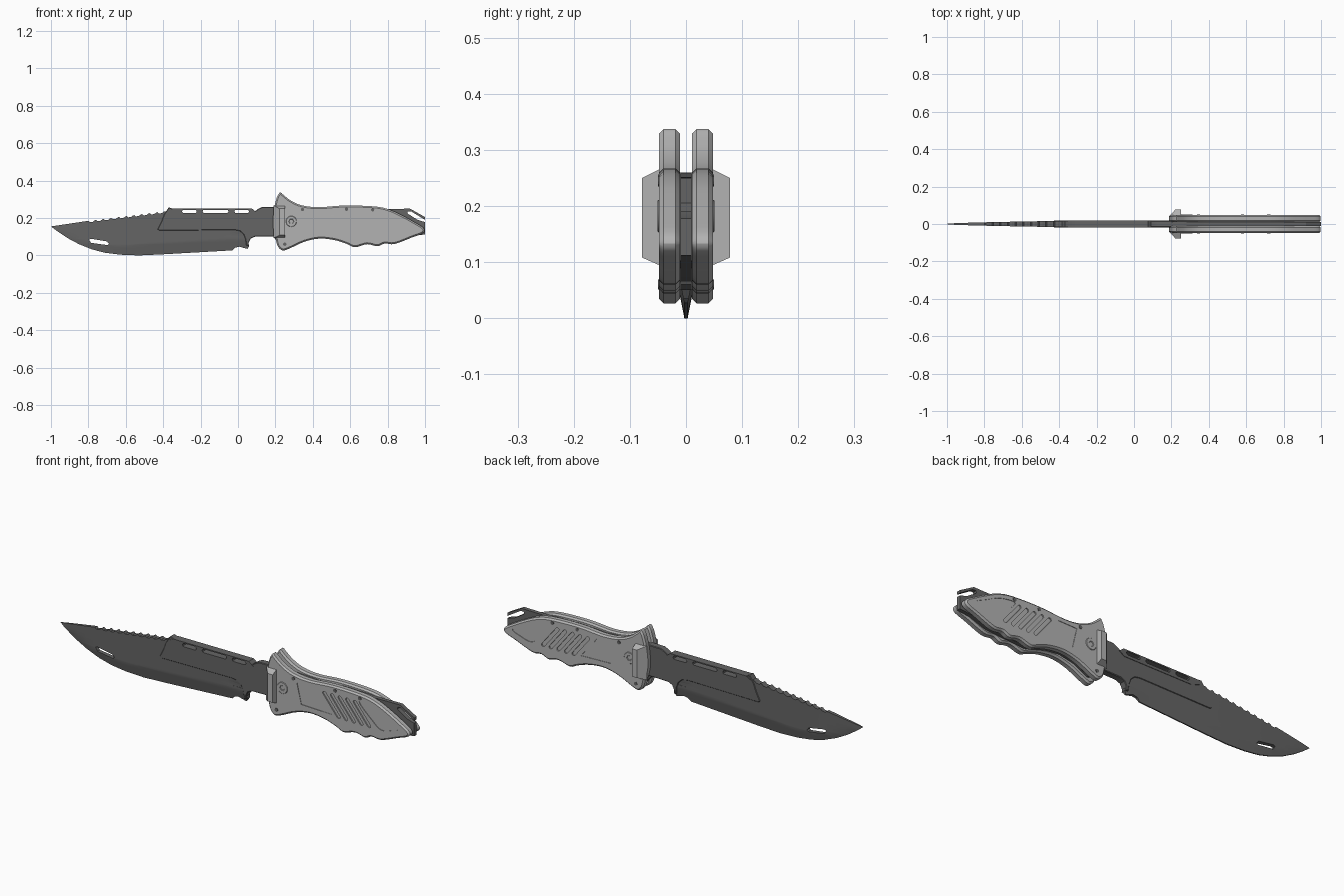
import bpy, bmesh, math

if "Cube" in bpy.data.objects:
    bpy.data.objects.remove(bpy.data.objects["Cube"])


def material(name, v):
    m = bpy.data.materials.new(name)
    m.diffuse_color = (v, v, v, 1)
    m.use_nodes = True
    m.node_tree.nodes["Principled BSDF"].inputs["Base Color"].default_value = m.diffuse_color
    return m


DARK, LIGHT = material("dark_steel", 0.13), material("grey_grip", 0.45)


def smooth(pts, n=4):
    """Closed Catmull-Rom curve through the points."""
    out, c = [], len(pts)
    for i in range(c):
        p = [pts[(i + k - 1) % c] for k in range(4)]
        for j in range(n):
            t = j / n
            out.append(tuple(0.5 * (2 * p[1][a] + (p[2][a] - p[0][a]) * t
                       + (2 * p[0][a] - 5 * p[1][a] + 4 * p[2][a] - p[3][a]) * t * t
                       + (3 * p[1][a] - p[0][a] - 3 * p[2][a] + p[3][a]) * t ** 3)
                       for a in (0, 1)))
    return out


def capsule(x0, z0, x1, z1, r, n=6):
    a = math.atan2(z1 - z0, x1 - x0)
    return [(cx + r * math.cos(b + math.pi * k / n), cz + r * math.sin(b + math.pi * k / n))
            for cx, cz, b in ((x1, z1, a - math.pi / 2), (x0, z0, a + math.pi / 2))
            for k in range(n + 1)]


def finish(name, bm, mat):
    bmesh.ops.recalc_face_normals(bm, faces=bm.faces[:])
    me = bpy.data.meshes.new(name)
    bm.to_mesh(me)
    bm.free()
    me.shade_smooth()
    me.set_sharp_from_angle(angle=math.radians(28))
    me.materials.clear()
    me.materials.append(mat)
    ob = bpy.data.objects.new(name, me)
    bpy.context.collection.objects.link(ob)
    return ob


def plate(name, loops, y0, y1, mat, bevel=0.0, shape=None):
    """Flat part from x/z outlines (inner loops are holes), from y0 to y1."""
    cu = bpy.data.curves.new("outline", 'CURVE')
    cu.dimensions, cu.fill_mode = '2D', 'BOTH'
    cu.extrude, cu.bevel_depth = (y1 - y0) / 2 - bevel, bevel
    cu.bevel_resolution, cu.offset = 0, -bevel
    for lp in loops:
        s = cu.splines.new('POLY')
        s.points.add(len(lp) - 1)
        for p, (x, z) in zip(s.points, lp):
            p.co = (x, z, 0, 1)
        s.use_cyclic_u = True
    tmp = bpy.data.objects.new("outline", cu)
    bpy.context.collection.objects.link(tmp)
    bpy.context.view_layer.update()
    me = bpy.data.meshes.new_from_object(tmp.evaluated_get(bpy.context.evaluated_depsgraph_get()))
    bm = bmesh.new()
    bm.from_mesh(me)
    bpy.data.objects.remove(tmp)
    bpy.data.curves.remove(cu)
    bpy.data.meshes.remove(me)
    for v in bm.verts:
        v.co = (v.co.x, (y0 + y1) / 2 - v.co.z, v.co.y)
    bmesh.ops.remove_doubles(bm, verts=bm.verts[:], dist=1e-5)
    if shape:
        shape(bm)
    return finish(name, bm, mat)


def apply(ob, cutters=(), mirror=True):
    """Cut recesses, mirror to the other side and bake the result."""
    for c in cutters:
        m = ob.modifiers.new("cut", 'BOOLEAN')
        m.operation, m.solver, m.object = 'DIFFERENCE', 'EXACT', c
        c.hide_render = True
    if mirror:
        m = ob.modifiers.new("mirror", 'MIRROR')
        m.use_axis = (False, True, False)
        m.use_mirror_merge = False
    bpy.context.view_layer.update()
    me = bpy.data.meshes.new_from_object(ob.evaluated_get(bpy.context.evaluated_depsgraph_get()))
    ob.modifiers.clear()
    ob.data = me
    me.shade_smooth()
    me.set_sharp_from_angle(angle=math.radians(28))
    for c in cutters:
        bpy.data.objects.remove(c)


# Blade outline: cutting edge, choil, shoulder, saw-toothed spine
edge = [(-1, .155), (-.96, .125), (-.91, .092), (-.85, .06), (-.78, .032), (-.71, .014),
        (-.63, .004), (-.53, 0), (-.4, .006), (-.03, .027)]
choil = [(-.015, .042), (.01, .047), (.03, .04), (.05, .035), (.06, .05), (.056, .065),
         (.068, .09), (.09, .1), (.2, .102)]
shoulder = [(.2, .26), (.13, .259), (.11, .25), (.09, .236), (.075, .25), (-.35, .25),
            (-.37, .257), (-.385, .235)]
teeth = []
for i in range(10):
    x = -.8 + i * .041
    z = .16 + .125 * (x + 1)
    teeth += [(x, z), (x + .008, z - .007), (x + .024, z - .005), (x + .034, z + .003)]
slots = [capsule(a, .235, b, .235, .009, 4) for a, b in ((-.29, -.23), (-.18, -.06), (-.01, .05))]
tip_slot = [(-.797, .085), (-.785, .089), (-.7, .075), (-.69, .062), (-.697, .055), (-.785, .067)]


def edge_height(x):
    for (xa, za), (xb, zb) in zip(edge, edge[1:]):
        if x <= xb:
            return za + (zb - za) * max(0, x - xa) / (xb - xa)
    return edge[-1][1]


def grind(bm):
    # slice into a grid, then thin toward edge and tip
    cuts = [((x * .05 - 1, 0, 0), (1, 0, 0)) for x in range(1, 20)]
    cuts += [((0, 0, z * .02), (0, 0, 1)) for z in range(1, 12)]
    for co, no in cuts:
        bmesh.ops.bisect_plane(bm, geom=bm.verts[:] + bm.edges[:] + bm.faces[:],
                               plane_co=co, plane_no=no, dist=1e-5)
    for v in bm.verts:
        x, z = v.co.x, v.co.z
        cap = .001 + .014 * min(1, max(0, (x + 1) / .5)) ** .6
        t = min(cap, .003 + .2 * max(0, z - edge_height(x)))
        if x > .1:
            t = .01
        v.co.y = math.copysign(t, v.co.y)
    bmesh.ops.triangulate(bm, faces=[f for f in bm.faces if len(f.verts) > 4])


plate("blade", [edge + choil + shoulder + teeth[::-1], tip_slot] + slots, -.01, .01, DARK, shape=grind)

# Thick upper blade panel and slotted spine strip
panel = [(-.43, .14), (-.42, .132), (-.02, .136), (.01, .13), (.03, .112), (.04, .085),
         (.045, .05), (.058, .05), (.056, .065), (.068, .09), (.09, .1), (.2, .102)]
plate("blade_panel", [panel + shoulder[:7] + [(-.395, .22), (-.41, .18)]] + slots,
      -.0175, .0175, DARK, .003)
strip = [(-.38, .235), (-.31, .212), (.07, .212), (.1, .23), (.075, .25), (-.35, .25)]
plate("spine_strip", [strip] + slots, -.02, .02, DARK)

# Tang between the grips, with open hook at the tail
tang = [(.185, .105), (.185, .258), (.25, .258), (.34, .25), (.45, .244), (.6, .252), (.78, .248),
        (.92, .25), (1, .205), (1, .19), (.925, .236), (.908, .236), (.905, .225), (.96, .19),
        (1, .178), (1, .112), (.93, .105), (.84, .075), (.62, .06), (.5, .095), (.42, .105),
        (.34, .09), (.26, .05), (.22, .06)]
plate("tang", [tang], -.01, .01, DARK)

# Grip slab with finger swells, recessed panels and diagonal grooves
grip = smooth([(.206, .305), (.215, .325), (.227, .337), (.245, .322), (.285, .292), (.345, .267),
               (.435, .258), (.57, .267), (.73, .262), (.81, .245), (.88, .213), (.94, .18),
               (.992, .147), (.99, .12), (.93, .096), (.837, .061), (.785, .064), (.745, .049),
               (.69, .06), (.625, .044), (.58, .062), (.516, .082), (.435, .09), (.355, .073),
               (.275, .037), (.238, .027), (.212, .05), (.2, .096), (.186, .166), (.194, .255)])
slab = plate("grip_slabs", [grip], -.048, -.0107, LIGHT, .008)
grooves = plate("groove_cutter", [capsule(.52 + .043 * i, .218, .6 + .043 * i, .118, .009)
                                  for i in range(5)], -.07, -.042, LIGHT)
front = [(.365, .23), (.47, .232), (.485, .205), (.56, .12), (.39, .125)]
tail = smooth([(.715, .228), (.8, .222), (.88, .185), (.945, .15), (.9, .128), (.84, .115), (.79, .15)])
panels = plate("panel_cutter", [front, tail], -.07, -.0455, LIGHT)
apply(slab, [grooves, panels])

# Flared guard blocks on both sides
bm = bmesh.new()
for x, y, zs in ((.19, -.044, (.093, .267)), (.25, -.044, (.093, .267)),
                 (.222, -.078, (.108, .25)), (.25, -.078, (.108, .25))):
    for z in zs:
        bm.verts.new((x, y, z))
bmesh.ops.convex_hull(bm, input=bm.verts[:])
apply(finish("guard_blocks", bm, LIGHT))


# Pivot screw with hex socket, and grip pins
def disc(x, z, r, n):
    return [(x + r * math.cos(math.tau * k / n), z + r * math.sin(math.tau * k / n)) for k in range(n)]


apply(plate("pivot_screws", [disc(.285, .182, .029, 24), disc(.285, .182, .012, 6)], -.051, -.04, LIGHT, .002))
apply(plate("grip_pins", [disc(x, z, .009, 12) for x, z in ((.345, .245), (.58, .247), (.72, .244), (.25, .06))],
            -.05, -.04, DARK))
